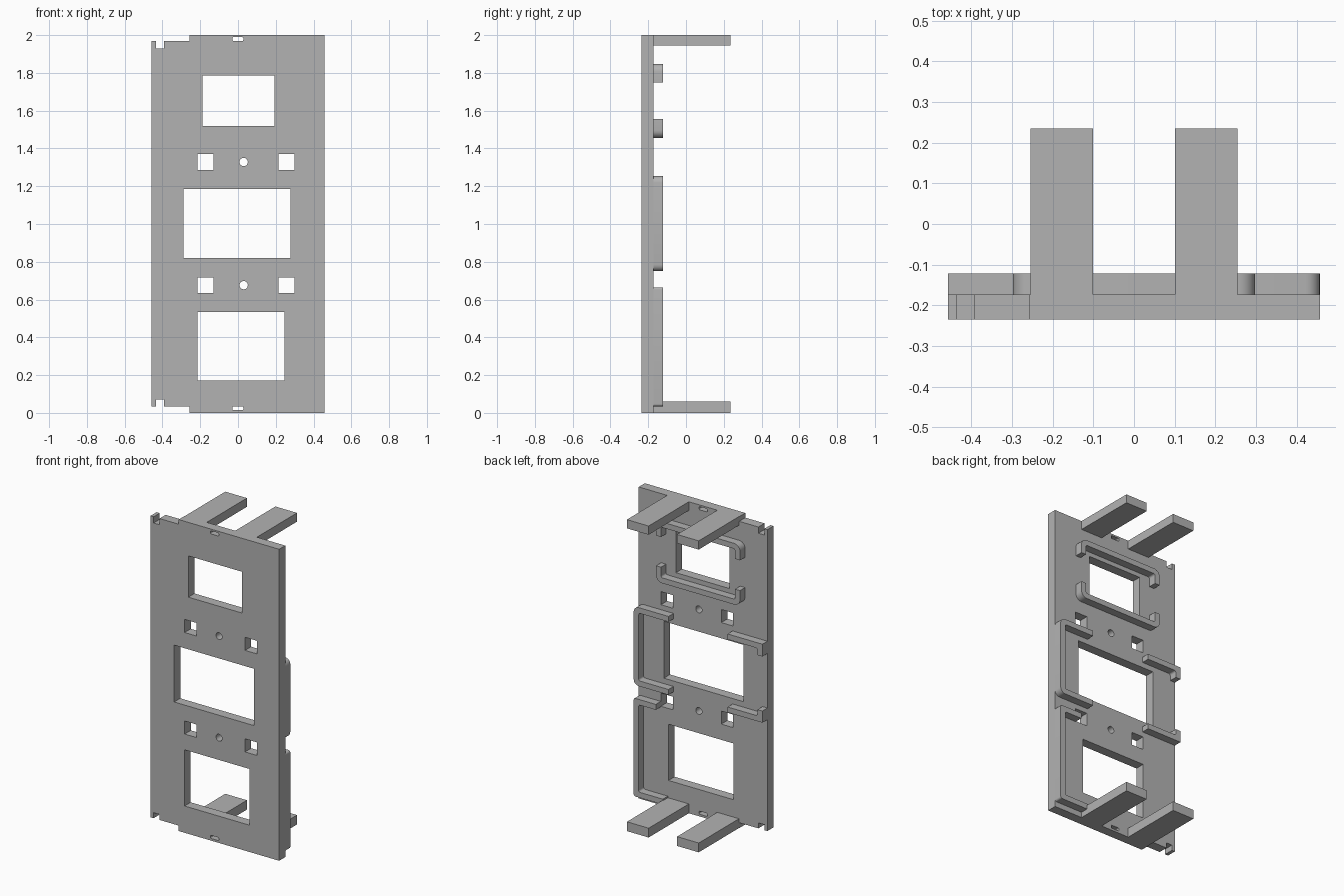
import bpy
import math
from mathutils import Vector

cube = bpy.data.objects.get("Cube")
if cube:
    bpy.data.objects.remove(cube, do_unlink=True)

GREY = (0.45, 0.45, 0.45, 1)
mat = bpy.data.materials.new("plain_grey")
mat.use_nodes = True
mat.diffuse_color = GREY
mat.node_tree.nodes["Principled BSDF"].inputs["Base Color"].default_value = GREY

FRONT, BACK, RIB_BACK, ARM_BACK = -0.235, -0.173, -0.122, 0.235
RIB = 0.035


def fillet(p, a, b, r, steps=6):
    """Arc points replacing right-angled corner p between neighbours a and b."""
    if r <= 0:
        return [p]
    u, v = (a - p).normalized() * r, (b - p).normalized() * r
    c = p + u + v
    angles = [math.pi / 2 * i / steps for i in range(steps + 1)]
    return [c - v * math.cos(t) - u * math.sin(t) for t in angles]


def rect(x0, x1, z0, z1, r=0):
    pts = [Vector(p) for p in ((x0, z0), (x1, z0), (x1, z1), (x0, z1))]
    out = []
    for i, p in enumerate(pts):
        out += fillet(p, pts[i - 1], pts[(i + 1) % 4], r)
    return out


def circle(x, z, r, n=24):
    return [Vector((x + r * math.cos(math.tau * i / n), z + r * math.sin(math.tau * i / n)))
            for i in range(n)]


def extrude(name, loops, y0, y1):
    """Extrude a front profile, with further loops as holes, from y0 to y1."""
    curve = bpy.data.curves.new(name, "CURVE")
    curve.dimensions = "2D"
    curve.fill_mode = "BOTH"
    curve.extrude = (y1 - y0) / 2
    for loop in loops:
        s = curve.splines.new("POLY")
        s.points.add(len(loop) - 1)
        for pt, co in zip(s.points, loop):
            pt.co = (co[0], co[1], 0, 1)
        s.use_cyclic_u = True
    obj = bpy.data.objects.new(name, curve)
    bpy.context.collection.objects.link(obj)
    obj.location.y = (y0 + y1) / 2
    obj.rotation_euler.x = math.pi / 2
    curve.materials.append(mat)
    bpy.ops.object.select_all(action="DESELECT")
    obj.select_set(True)
    bpy.context.view_layer.objects.active = obj
    bpy.ops.object.convert(target="MESH")
    bpy.ops.object.shade_smooth_by_angle(angle=math.radians(30))
    return obj


def rib(name, path, radius):
    """Raised rib; path is its outer edge, listed clockwise from the front."""
    pts = [Vector(p) for p in path]
    dirs = [(b - a).normalized() for a, b in zip(pts, pts[1:])]
    normals = [Vector((d.y, -d.x)) * RIB for d in dirs]
    inner = [pts[0] + normals[0]]
    inner += [p + m + n for p, m, n in zip(pts[1:], normals, normals[1:])]
    inner.append(pts[-1] + normals[-1])

    def rounded(line, r):
        out = [line[0]]
        for a, p, b in zip(line, line[1:], line[2:]):
            out += fillet(p, a, b, r)
        return out + [line[-1]]

    outline = rounded(pts, radius) + rounded(inner, max(radius - RIB, 0.012))[::-1]
    extrude(name, [outline], BACK, RIB_BACK)


# Face plate with stepped, notched right edge
outline = [(0.457, 0), (0.457, 2), (-0.257, 2), (-0.257, 1.97), (-0.393, 1.97),
           (-0.393, 1.93), (-0.435, 1.93), (-0.435, 1.97), (-0.457, 1.97),
           (-0.457, 0.035), (-0.435, 0.035), (-0.435, 0.07), (-0.393, 0.07),
           (-0.393, 0.035), (-0.257, 0.035), (-0.257, 0)]
windows = [rect(-0.188, 0.193, 1.52, 1.785),
           rect(-0.289, 0.278, 0.82, 1.185),
           rect(-0.215, 0.245, 0.172, 0.533)]
holes = []
for z in (1.328, 0.676):
    holes += [rect(x - 0.0425, x + 0.0425, z - 0.042, z + 0.042) for x in (-0.172, 0.257)]
    holes.append(circle(0.03, z, 0.022))
slots = [rect(-0.03, 0.028, z - 0.01, z + 0.01, 0.006) for z in (1.979, 0.024)]
extrude("face_plate", [outline] + windows + holes + slots, FRONT, BACK)

# Rear arms
for level, z0, z1 in (("top", 1.944, 2), ("bottom", 0, 0.06)):
    extrude(level + "_left_arm", [rect(0.101, 0.255, z0, z1)], BACK, ARM_BACK)
    extrude(level + "_right_arm", [rect(-0.255, -0.101, z0, z1)], BACK, ARM_BACK)

# Locating ribs on the back
rib("top_window_upper_rib",
    [(-0.298, 1.75), (-0.298, 1.848), (0.298, 1.848), (0.298, 1.75)], 0.041)
rib("top_window_lower_rib",
    [(0.298, 1.556), (0.298, 1.455), (-0.298, 1.455), (-0.298, 1.556)], 0.041)
rib("middle_left_rib",
    [(0.21, 1.254), (0.457, 1.254), (0.457, 0.75), (0.21, 0.75)], 0.035)
rib("middle_right_upper_rib", [(-0.457, 1.175), (-0.457, 1.254), (-0.21, 1.254)], 0)
rib("middle_right_lower_rib", [(-0.21, 0.75), (-0.457, 0.75), (-0.457, 0.825)], 0)
rib("bottom_left_rib",
    [(0.30, 0.665), (0.457, 0.665), (0.457, 0.035), (0.25, 0.035)], 0.012)
